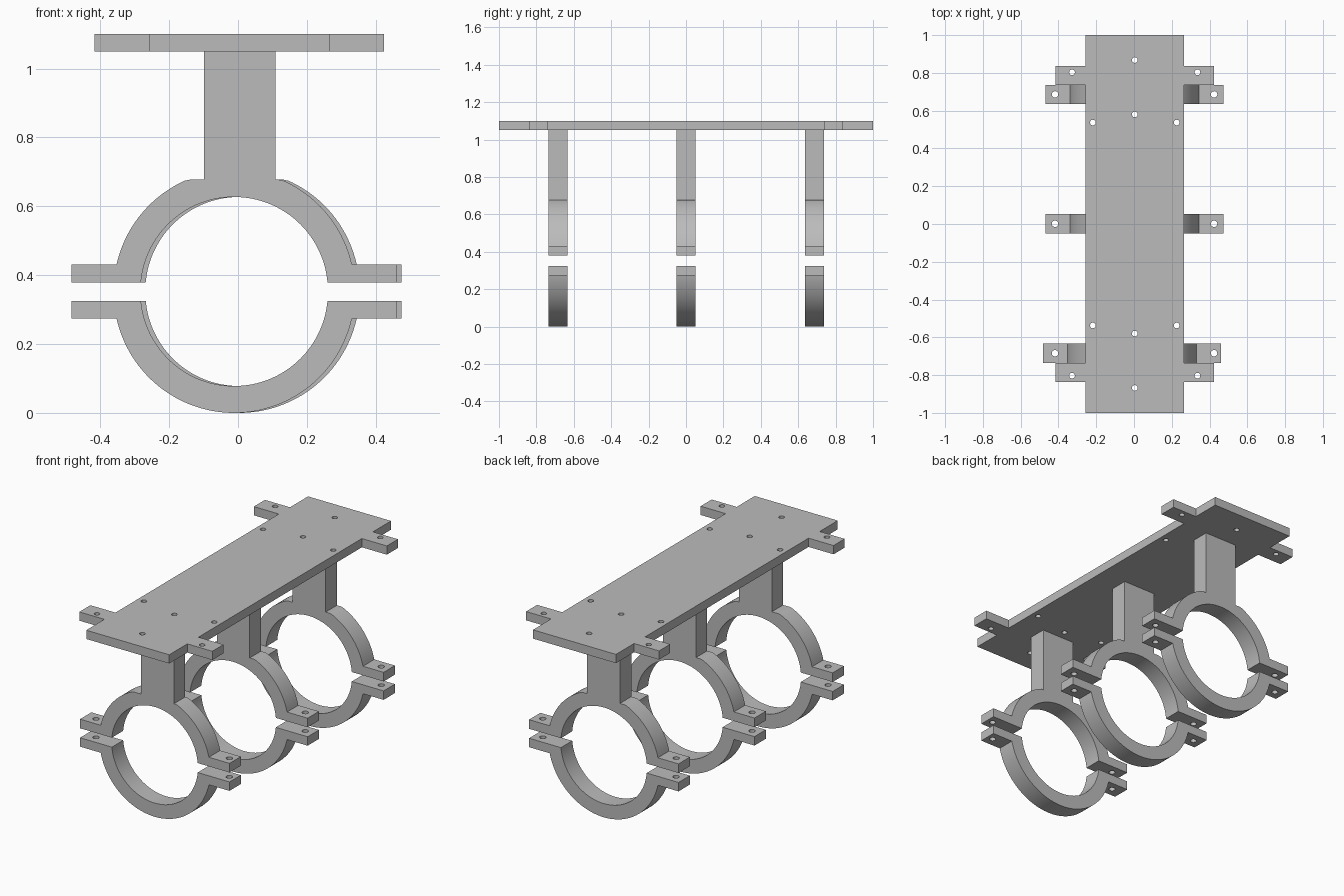
import bpy, bmesh, math
from mathutils import Matrix

cube = bpy.data.objects.get("Cube")
if cube:
    bpy.data.objects.remove(cube, do_unlink=True)

grey = bpy.data.materials.new("plain_grey")
grey.use_nodes = True
colour = (0.5, 0.5, 0.5, 1)
grey.diffuse_color = colour
grey.node_tree.nodes["Principled BSDF"].inputs["Base Color"].default_value = colour

CLAMP_DEPTH = 0.102
RING_INNER, RING_OUTER = 0.272, 0.35
LUG_HOLE_X = 0.421
PLATE_X = 0.004


def make_object(name, bm):
    bmesh.ops.recalc_face_normals(bm, faces=bm.faces)
    mesh = bpy.data.meshes.new(name)
    bm.to_mesh(mesh)
    bm.free()
    mesh.materials.append(grey)
    obj = bpy.data.objects.new(name, mesh)
    bpy.context.collection.objects.link(obj)
    return obj


def extrude(name, points, direction):
    """Fill a flat outline and extrude it into a solid."""
    bm = bmesh.new()
    face = bm.faces.new([bm.verts.new(p) for p in points])
    result = bmesh.ops.extrude_face_region(bm, geom=[face])
    verts = [g for g in result["geom"] if isinstance(g, bmesh.types.BMVert)]
    bmesh.ops.translate(bm, verts=verts, vec=direction)
    return make_object(name, bm)


def drill(obj, centres, radius, z):
    """Cut vertical round holes, then shade curved faces smooth."""
    bm = bmesh.new()
    for x, y in centres:
        bmesh.ops.create_cone(bm, cap_ends=True, segments=24, radius1=radius,
                              radius2=radius, depth=0.12,
                              matrix=Matrix.Translation((x, y, z)))
    cutter = make_object("hole_cutter", bm)
    cutter.hide_render = True
    mod = obj.modifiers.new("holes", "BOOLEAN")
    mod.operation, mod.solver, mod.object = "DIFFERENCE", "EXACT", cutter
    bpy.ops.object.select_all(action="DESELECT")
    obj.select_set(True)
    bpy.context.view_layer.objects.active = obj
    bpy.ops.object.modifier_apply(modifier=mod.name)
    bpy.data.objects.remove(cutter, do_unlink=True)
    bpy.ops.object.shade_smooth_by_angle(angle=math.radians(30))


def arc(radius, z_from):
    """Half-ring arc from right to left, starting at a height over the centre."""
    start = math.asin(z_from / radius)
    steps = 64
    return [(radius * math.cos(a), radius * math.sin(a))
            for a in (start + (math.pi - 2 * start) * i / steps
                      for i in range(steps + 1))]


def clamp_half(name, x, y, centre_z, sign, near, far, top=10):
    """Half ring with two lugs; sign selects the upper or lower half."""
    lug = 0.472
    outline = [(lug, near), (lug, far)] + arc(RING_OUTER, far)
    outline += [(-lug, far), (-lug, near)] + arc(RING_INNER, near)[::-1]
    points = [(x + px, y - CLAMP_DEPTH / 2, min(centre_z + sign * pz, top))
              for px, pz in outline]
    obj = extrude(name, points, (0, CLAMP_DEPTH, 0))
    holes = [(0.003 + s * LUG_HOLE_X, y) for s in (-1, 1)]
    drill(obj, holes, 0.017, centre_z + sign * (near + far) / 2)


# Three ring clamps, each hanging from a post
for label, x, y in (("front", -0.011, -0.684), ("middle", 0.003, 0.001),
                    ("back", 0.003, 0.686)):
    clamp_half(label + "_upper_clamp", x, y, 0.355, 1, 0.024, 0.076, top=0.677)
    clamp_half(label + "_lower_clamp", x, y, 0.35, -1, 0.025, 0.076)
    bm = bmesh.new()
    bmesh.ops.create_cube(bm, size=1, matrix=Matrix.Translation((0.005, y, 0.8635))
                          @ Matrix.Diagonal((0.208, CLAMP_DEPTH, 0.373, 1)))
    make_object(label + "_post", bm)

# Mounting plate with four side tabs
half = [(0.262, -1), (0.262, -0.837), (0.42, -0.837), (0.42, -0.737),
        (0.262, -0.737)]
right = half + [(x, -y) for x, y in reversed(half)]
outline = right + [(-x, y) for x, y in reversed(right)]
plate = extrude("mounting_plate", [(PLATE_X + x, y, 1.05) for x, y in outline],
                (0, 0, 0.05))
plate_holes = []
for s in (-1, 1):
    plate_holes += [(PLATE_X, s * 0.868), (PLATE_X, s * 0.58)]
    for m in (-1, 1):
        plate_holes += [(PLATE_X + m * 0.222, s * 0.537),
                        (PLATE_X + m * 0.332, s * 0.803)]
drill(plate, plate_holes, 0.015, 1.075)
